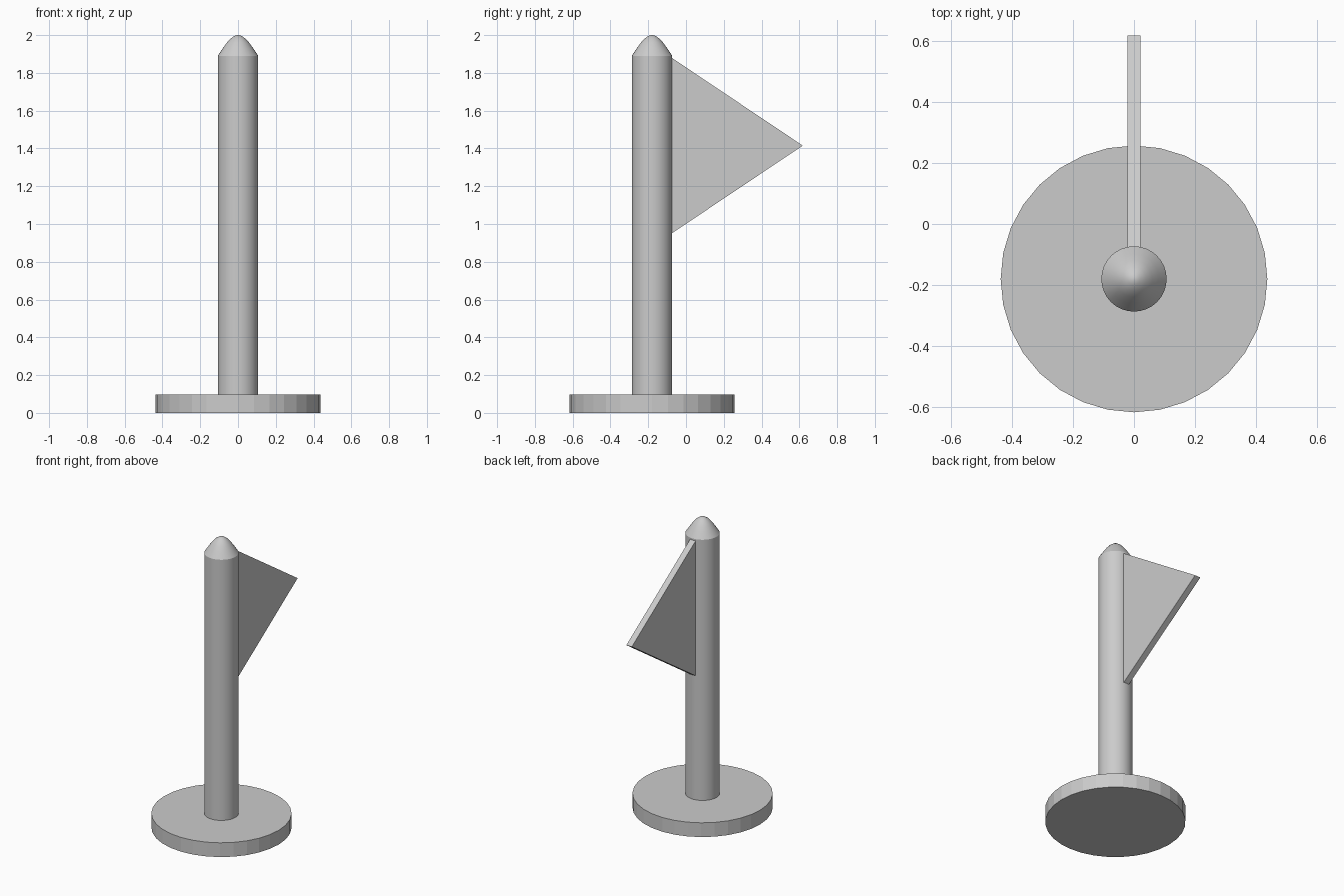
import bpy, bmesh, math

if "Cube" in bpy.data.objects:
    bpy.data.objects.remove(bpy.data.objects["Cube"])

SIDES = 32
AXIS_Y = -0.18   # pole and base share this vertical axis


def make_object(name, bm):
    bmesh.ops.recalc_face_normals(bm, faces=bm.faces)
    mesh = bpy.data.meshes.new(name)
    bm.to_mesh(mesh)
    bm.free()
    obj = bpy.data.objects.new(name, mesh)
    bpy.context.collection.objects.link(obj)
    return obj


def lathe(name, profile):
    """Spin a (radius, z) profile around the pole axis."""
    bm = bmesh.new()
    verts = [bm.verts.new((0, AXIS_Y + r, z)) for r, z in profile]
    edges = [bm.edges.new(pair) for pair in zip(verts, verts[1:])]
    bmesh.ops.spin(bm, geom=verts + edges, cent=(0, AXIS_Y, 0), axis=(0, 0, 1),
                   angle=math.tau, steps=SIDES, use_duplicate=False)
    bmesh.ops.remove_doubles(bm, verts=bm.verts, dist=1e-4)
    return make_object(name, bm)


# Round base plate
lathe("base", [(0, 0), (0.437, 0), (0.437, 0.098), (0, 0.098)])

# Pole with its rounded tip
pole = lathe("pole", [(0, 0.098), (0.107, 0.098), (0.107, 1.89), (0.082, 1.928),
                      (0.06, 1.959), (0.04, 1.981), (0.02, 1.995), (0.006, 2.0), (0, 2.0)])
for face in pole.data.polygons:
    face.use_smooth = True
pole.data.set_sharp_from_angle(angle=math.radians(25))

# Triangular pennant
bm = bmesh.new()
flag_face = bm.faces.new([bm.verts.new((-0.021, y, z)) for y, z in
                          [(-0.076, 1.88), (-0.076, 0.95), (0.618, 1.415)]])
grown = bmesh.ops.extrude_face_region(bm, geom=[flag_face], use_keep_orig=True)
bmesh.ops.translate(bm, vec=(0.042, 0, 0),
                    verts=[g for g in grown["geom"] if isinstance(g, bmesh.types.BMVert)])
make_object("flag", bm)
